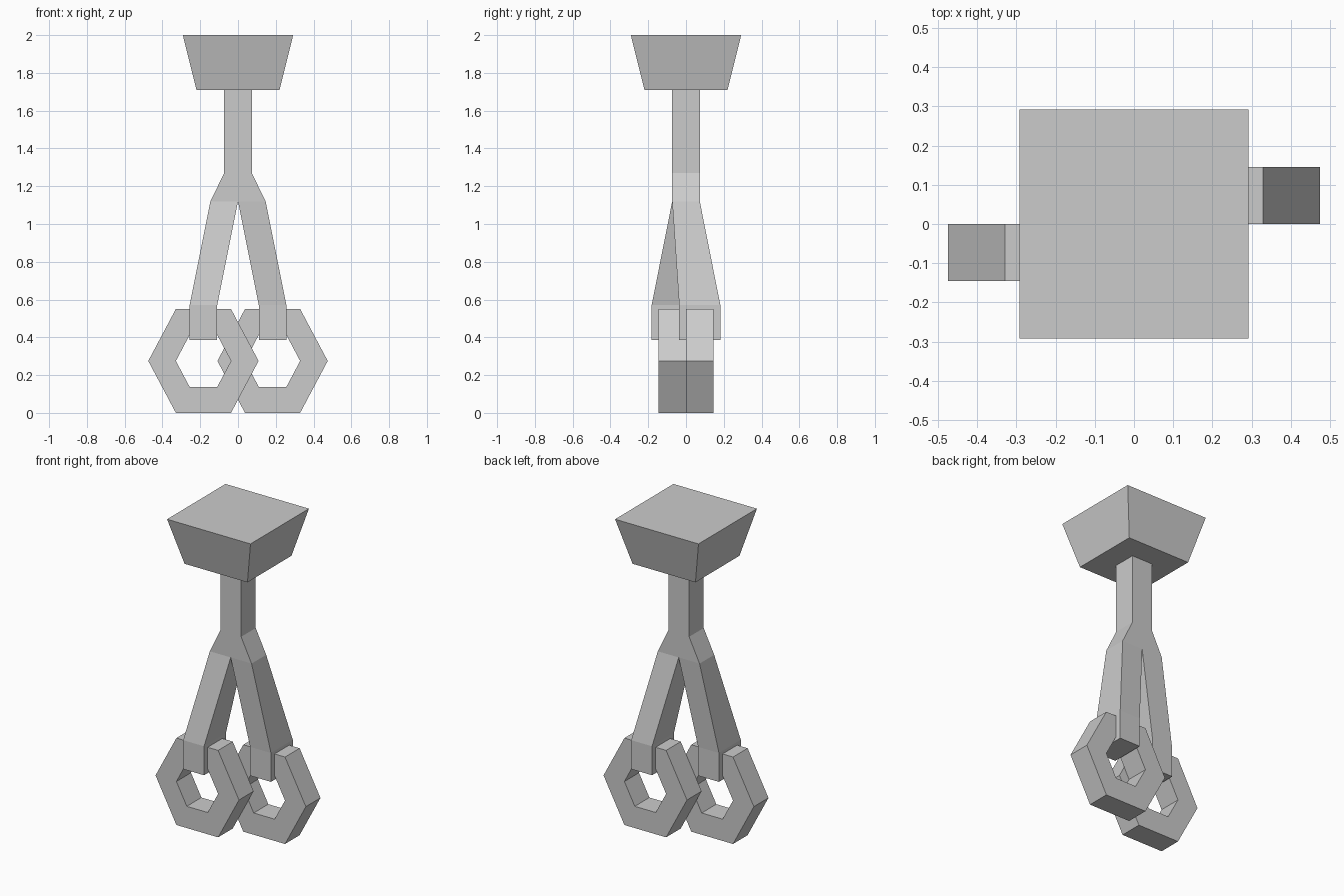
import bpy, bmesh, math

if "Cube" in bpy.data.objects:
    bpy.data.objects.remove(bpy.data.objects["Cube"])


def make_object(name, bm):
    bmesh.ops.recalc_face_normals(bm, faces=bm.faces)
    mesh = bpy.data.meshes.new(name)
    bm.to_mesh(mesh)
    bm.free()
    obj = bpy.data.objects.new(name, mesh)
    bpy.context.collection.objects.link(obj)
    return obj


def loft(name, sections, cap_first, cap_last):
    """Join rectangular sections (x0, x1, y0, y1, z) into one skin."""
    bm = bmesh.new()
    rows = [[bm.verts.new((x, y, z)) for x, y in
             ((x0, y0), (x1, y0), (x1, y1), (x0, y1))]
            for x0, x1, y0, y1, z in sections]
    for a, b in zip(rows, rows[1:]):
        for i in range(4):
            j = (i + 1) % 4
            bm.faces.new((a[i], a[j], b[j], b[i]))
    if cap_first:
        bm.faces.new(rows[0])
    if cap_last:
        bm.faces.new(rows[-1])
    return make_object(name, bm)


def hex_ring(name, cx, cz, width, height, y0, y1):
    """Six-sided ring whose hole is half the outer size."""
    bm = bmesh.new()
    loops = []
    for s, y in ((1, y0), (1, y1), (0.5, y1), (0.5, y0)):
        loops.append([bm.verts.new((
            cx + s * width * math.cos(k * math.pi / 3), y,
            cz + s * height * math.sin(k * math.pi / 3) / math.sin(math.pi / 3)))
            for k in range(6)])
    for a, b in zip(loops, loops[1:] + loops[:1]):
        for i in range(6):
            j = (i + 1) % 6
            bm.faces.new((a[i], a[j], b[j], b[i]))
    return make_object(name, bm)


T = 0.073  # half thickness of the bars

# Tapered head, square stem and flare at the fork
loft("head_and_stem", [(-x, x, -y, y, z) for x, y, z in (
    (0.292, 0.292, 2.0), (0.22, 0.22, 1.71), (T, T, 1.71),
    (T, T, 1.27), (2 * T, T, 1.12))], True, False)

# Fork legs and hexagonal rings: second side is the first turned half a circle
for side, turn in (("right", 0), ("left", math.pi)):
    leg = loft(side + "_leg", [
        (0, 2 * T, -T, T, 1.12),
        (0.11, 0.256, -0.036, 0.182, 0.57),
        (0.11, 0.256, -0.036, 0.182, 0.387)], False, True)
    ring = hex_ring(side + "_ring", 0.183, 0.275, 0.292, 0.275, 0, 2 * T)
    for obj in (leg, ring):
        obj.rotation_euler.z = turn
